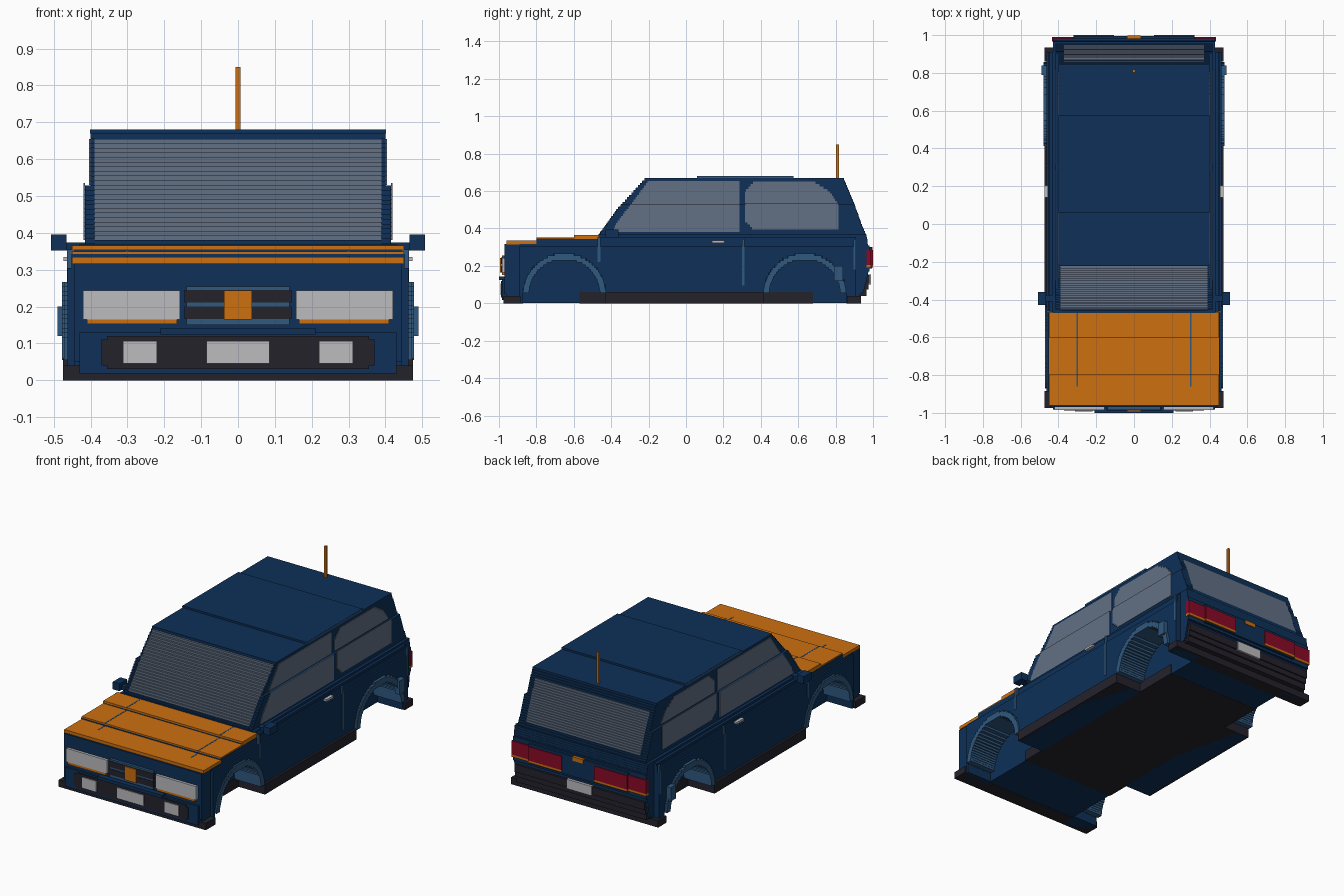
import bpy, bmesh, math

if "Cube" in bpy.data.objects:
    bpy.data.objects.remove(bpy.data.objects["Cube"], do_unlink=True)

STEP = 0.0127  # height of one stepped layer


def material(name, hex_rgb):
    lin = []
    for i in (0, 2, 4):
        c = int(hex_rgb[i:i + 2], 16) / 255
        lin.append(c / 12.92 if c < 0.04045 else ((c + 0.055) / 1.055) ** 2.4)
    m = bpy.data.materials.new(name)
    m.use_nodes = True
    m.diffuse_color = (*lin, 1)
    m.node_tree.nodes["Principled BSDF"].inputs["Base Color"].default_value = (*lin, 1)
    return m


NAVY = material("navy paint", "0E3058")
BLUE = material("mid blue trim", "30587F")
ORANGE = material("orange paint", "CC7010")
GLASS = material("grey glass", "627084")
BLACK = material("black plastic", "24222B")
WHITE = material("pale lamp", "BCBCC0")
RED = material("red lamp", "8A0A26")


def boxes(name, mat, items, mirror=False):
    """One object from boxes given as (x0, x1, y0, y1, z0, z1)."""
    bm = bmesh.new()
    if mirror:
        items = items + [(-b[1], -b[0], *b[2:]) for b in items]
    for x0, x1, y0, y1, z0, z1 in items:
        vs = bmesh.ops.create_cube(bm, size=1)["verts"]
        for v in vs:
            v.co.x = x0 if v.co.x < 0 else x1
            v.co.y = y0 if v.co.y < 0 else y1
            v.co.z = z0 if v.co.z < 0 else z1
    me = bpy.data.meshes.new(name)
    bm.to_mesh(me)
    bm.free()
    me.materials.append(mat)
    ob = bpy.data.objects.new(name, me)
    bpy.context.collection.objects.link(ob)
    return ob


def layers(z0, z1):
    n = max(1, round((z1 - z0) / STEP))
    return [(z0 + (z1 - z0) * i / n, z0 + (z1 - z0) * (i + 1) / n) for i in range(n)]


def at(edge, z):
    """y of an edge line of (z, y) points at height z."""
    if z <= edge[0][0]:
        return edge[0][1]
    for (za, ya), (zb, yb) in zip(edge, edge[1:]):
        if z <= zb:
            return ya + (yb - ya) * (z - za) / (zb - za)
    return edge[-1][1]


def stack(front, rear, z0, z1, x0, x1):
    """Stepped slabs between two edge lines; x0 and x1 are functions of z."""
    out = []
    for a, b in layers(z0, z1):
        m = (a + b) / 2
        out.append((x0(m), x1(m), at(front, m), at(rear, m), a, b))
    return out


# Wheel arches
ARCH_Y, ARCH_Z, R_OUT, R_IN, WELL_X = (-0.65, 0.635), 0.045, 0.222, 0.19, 0.30


def half_width(r, z):
    d = max(z - ARCH_Z, 0)
    return math.sqrt(r * r - d * d) if d < r else 0


# Lower body: centre, and sides interrupted by the wheel wells
FRONT = [(0, -0.955), (0.04, -0.955), (0.05, -0.97), (0.319, -0.97), (0.32, -0.80),
         (0.339, -0.80), (0.34, -0.60), (0.349, -0.60), (0.35, -0.47)]
REAR = [(0, 0.92), (0.04, 0.925), (0.06, 0.95), (0.17, 0.975), (0.30, 0.975), (0.37, 0.965)]
centre, sides = [], []
for a, b in layers(0, 0.368):
    z = (a + b) / 2
    f, r = at(FRONT, z), at(REAR, z)
    centre.append((-WELL_X, WELL_X, f, r, a + (0.001 if a == 0 else 0), b))
    wall = 0.462 if z < 0.345 else 0.447 if z < 0.357 else 0.432
    if z > 0.31:
        wall = min(wall, 0.452)
    w = half_width(R_OUT, z)
    cuts = [f] + ([c + s * w for c in ARCH_Y for s in (-1, 1)] if w else []) + [r]
    for y0, y1 in zip(cuts[::2], cuts[1::2]):
        # narrower nose and tail corners
        if y0 == f and y0 < -0.9:
            sides.append((WELL_X, 0.445, y0, -0.89, a, b))
            y0 = -0.89
        if y1 == r:
            sides.append((WELL_X, 0.43, 0.91, y1, a, b))
            y1 = 0.91
        sides.append((WELL_X, wall, y0, y1, a, b))
boxes("body_centre", NAVY, centre)
boxes("body_sides", NAVY, sides, mirror=True)

# Stepped arch liners and flares
for label, cy, flare in (("front", ARCH_Y[0], 0.472), ("rear", ARCH_Y[1], 0.478)):
    ring = []
    for a, b in layers(0.055, ARCH_Z + R_OUT):
        z = (a + b) / 2
        wo, wi = half_width(R_OUT, z), half_width(R_IN, z)
        if wi:
            ring += [(WELL_X, flare, cy - wo, cy - wi, a, b), (WELL_X, flare, cy + wi, cy + wo, a, b)]
        elif wo:
            ring.append((WELL_X, flare, cy - wo, cy + wo, a, b))
    boxes(label + "_wheel_arch", BLUE, ring, mirror=True)
boxes("rear_flare_tip", BLUE, [(0.46, 0.49, 0.79, 0.84, 0.12, 0.20)], mirror=True)

# Floor, sills and lower bumpers
boxes("floor", BLACK, [(-0.305, 0.305, -0.57, 0.68, 0, 0.06)])
boxes("sill", BLACK, [(WELL_X, 0.475, -0.43, 0.415, 0, 0.06)], mirror=True)
boxes("front_lower_bumper", BLACK, [(-0.475, 0.475, -0.975, -0.885, 0, 0.04)])
boxes("rear_lower_bumper", BLACK, [(-0.475, 0.475, 0.86, 0.935, 0, 0.04)])

# Hood in three rising steps, with two thin creases
boxes("hood", ORANGE, [(-0.45, 0.45, -0.96, -0.80, 0.315, 0.335),
                       (-0.45, 0.45, -0.80, -0.60, 0.32, 0.35),
                       (-0.45, 0.45, -0.60, -0.465, 0.335, 0.365)])
boxes("hood_crease", BLUE, [(0.297, 0.304, -0.86, -0.80, 0.33, 0.336),
                            (0.297, 0.304, -0.80, -0.60, 0.345, 0.351),
                            (0.297, 0.304, -0.60, -0.465, 0.36, 0.366)], mirror=True)

# Cabin
C_FRONT = [(0.36, -0.47), (0.50, -0.37), (0.665, -0.22)]
C_REAR = [(0.36, 0.965), (0.43, 0.935), (0.53, 0.90), (0.60, 0.87), (0.665, 0.845)]


def cabin_x(z):
    return 0.415 if z < 0.53 else 0.40


def const(v):
    return lambda z: v


MID = [(0, 0.3)]
FRAME, TAIL = 0.39, 0.37
boxes("cabin_frame", NAVY,
      stack(C_FRONT, MID, 0.36, 0.67, const(FRAME), cabin_x)
      + stack(MID, C_REAR, 0.36, 0.67, const(TAIL), cabin_x), mirror=True)
boxes("windshield", GLASS, stack(C_FRONT, MID, 0.38, 0.655, const(-FRAME), const(FRAME)))
boxes("rear_window", GLASS, stack(MID, C_REAR, 0.395, 0.62, const(-TAIL), const(TAIL)))
boxes("cabin_crossbars", NAVY,
      stack(C_FRONT, MID, 0.36, 0.38, const(-FRAME), const(FRAME))
      + stack(C_FRONT, MID, 0.655, 0.67, const(-FRAME), const(FRAME))
      + stack(MID, C_REAR, 0.36, 0.395, const(-TAIL), const(TAIL))
      + stack(MID, C_REAR, 0.62, 0.67, const(-TAIL), const(TAIL)))
boxes("roof_panel", NAVY, [(-0.40, 0.40, 0.06, 0.575, 0.665, 0.681)])
boxes("roof_panel_edge", BLUE, [(0.395, 0.402, 0.06, 0.575, 0.67, 0.68)], mirror=True)
boxes("antenna", ORANGE, [(-0.007, 0.007, 0.803, 0.817, 0.66, 0.85)])


# Side windows
def pane_x(z):
    return cabin_x(z) + 0.004


boxes("front_side_window", GLASS,
      stack([(0.38, -0.395), (0.43, -0.37), (0.655, -0.20)], [(0, 0.287)],
            0.38, 0.655, cabin_x, pane_x), mirror=True)
boxes("rear_side_window", GLASS,
      stack([(0.40, 0.355), (0.44, 0.315), (0.60, 0.315), (0.645, 0.36)],
            [(0.395, 0.815), (0.53, 0.815), (0.60, 0.765), (0.645, 0.69)],
            0.395, 0.65, cabin_x, pane_x), mirror=True)

# Door seams, handles and mirrors
boxes("door_seam", BLUE, [(0.455, 0.4645, 0.30, 0.314, 0.095, 0.345),
                          (0.455, 0.4645, 0.895, 0.908, 0.18, 0.345),
                          (0.445, 0.4645, -0.472, -0.458, 0.22, 0.355)], mirror=True)
boxes("door_handle", WHITE, [(0.455, 0.474, 0.14, 0.205, 0.323, 0.335)], mirror=True)
boxes("mirror", NAVY, [(0.465, 0.508, -0.43, -0.36, 0.352, 0.395),
                       (0.40, 0.47, -0.41, -0.375, 0.352, 0.374)], mirror=True)

# Nose: grille, headlights and bumper
boxes("grille_frame", BLUE, [(-0.14, 0.14, -0.985, -0.96, 0.15, 0.255)])
boxes("grille_slot", BLACK, [(-0.145, 0.145, -0.988, -0.96, 0.166, 0.20),
                             (-0.145, 0.145, -0.988, -0.96, 0.211, 0.245)])
boxes("grille_badge_plate", ORANGE, [(-0.038, 0.038, -0.994, -0.96, 0.165, 0.243)])
boxes("headlight", WHITE, [(0.157, 0.42, -0.985, -0.95, 0.165, 0.243)], mirror=True)
boxes("turn_signal", ORANGE, [(0.165, 0.41, -0.985, -0.95, 0.152, 0.165)], mirror=True)
boxes("front_bumper", NAVY, [(-0.43, 0.43, -0.983, -0.95, 0.018, 0.13),
                             (-0.21, 0.21, -1.0, -0.95, 0.124, 0.142)])
boxes("bumper_intake", BLACK, [(-0.37, 0.37, -0.988, -0.96, 0.04, 0.11),
                               (-0.355, 0.355, -0.988, -0.96, 0.03, 0.12)])
boxes("bumper_lamp", WHITE, [(0.22, 0.312, -0.993, -0.96, 0.045, 0.106)], mirror=True)
boxes("front_plate", WHITE, [(-0.085, 0.085, -0.993, -0.96, 0.045, 0.106)])

# Tail: panel, lamps and bumper
boxes("tail_panel", NAVY, [(-0.32, 0.32, 0.95, 0.994, 0.185, 0.30),
                           (-0.43, 0.43, 0.95, 0.982, 0.17, 0.31)])
boxes("tail_lamp", RED, [(0.105, 0.32, 0.96, 1.0, 0.205, 0.285),
                         (0.32, 0.434, 0.965, 0.99, 0.205, 0.285)], mirror=True)
boxes("tail_turn_signal", ORANGE, [(0.105, 0.32, 0.96, 1.0, 0.192, 0.205),
                                   (0.32, 0.434, 0.965, 0.99, 0.192, 0.205)], mirror=True)
boxes("tailgate_latch", ORANGE, [(-0.035, 0.035, 0.95, 0.998, 0.278, 0.302)])
boxes("rear_bumper", BLACK, [(-0.42, 0.42, 0.90, 0.965, 0.04, 0.075),
                             (-0.42, 0.42, 0.90, 0.975, 0.075, 0.105),
                             (-0.42, 0.42, 0.90, 0.982, 0.105, 0.15)])
boxes("rear_plate", WHITE, [(-0.08, 0.08, 0.95, 0.988, 0.10, 0.155)])
